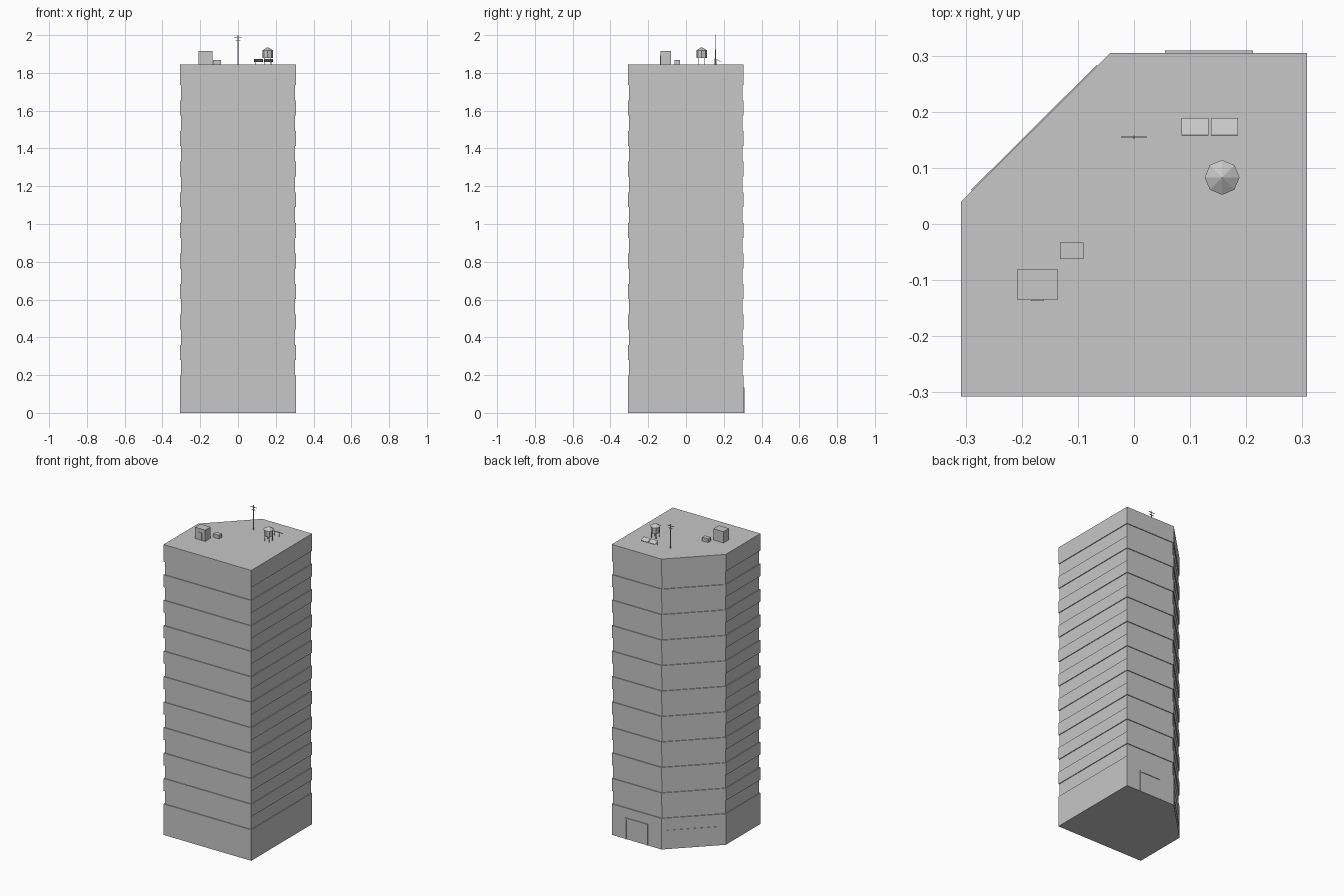
import bpy, bmesh, math
from mathutils import Matrix, Vector

if "Cube" in bpy.data.objects:
    bpy.data.objects.remove(bpy.data.objects["Cube"])

grey = bpy.data.materials.new("concrete_grey")
grey.diffuse_color = (0.57, 0.57, 0.57, 1)
grey.use_nodes = True
grey.node_tree.nodes["Principled BSDF"].inputs["Base Color"].default_value = grey.diffuse_color
ROOF = 1.845


def finish(name, bm):
    bmesh.ops.recalc_face_normals(bm, faces=bm.faces[:])
    me = bpy.data.meshes.new(name)
    bm.to_mesh(me)
    bm.free()
    me.materials.append(grey)
    ob = bpy.data.objects.new(name, me)
    bpy.context.collection.objects.link(ob)
    return ob


def box(name, lo, hi, turn=Matrix()):
    """Box between two corners, optionally turned about its own centre."""
    lo, hi = Vector(lo), Vector(hi)
    size = hi - lo
    bm = bmesh.new()
    bmesh.ops.create_cube(bm, size=1, matrix=Matrix.Translation((lo + hi) / 2)
                          @ turn @ Matrix.Diagonal((*size, 1)))
    return finish(name, bm)


def cone(name, x, y, z0, z1, r0, r1, sides):
    bm = bmesh.new()
    bmesh.ops.create_cone(bm, cap_ends=True, segments=sides, radius1=r0, radius2=r1,
                          depth=z1 - z0, matrix=Matrix.Translation((x, y, (z0 + z1) / 2)))
    return finish(name, bm)


def outline(d):
    """Square plan with one cut corner, inset by d."""
    k = d * math.tan(math.pi / 8)
    return [(-0.308 + d, -0.307 + d), (0.308 - d, -0.307 + d), (0.308 - d, 0.305 - d),
            (-0.042 + k, 0.305 - d), (-0.308 + d, 0.040 - k)]


# Tower: plan stacked upward with a recessed window band on every floor
DEPTH = 0.005
levels = [(0.0, 0.0)]
for i in range(10):
    z = 0.197 + 0.1618 * i
    levels += [(z, 0), (z, DEPTH), (z + 0.083, DEPTH), (z + 0.083, 0)]
levels.append((ROOF, 0))
bm = bmesh.new()
rings = [[bm.verts.new((x, y, z)) for x, y in outline(d)] for z, d in levels]
for a, b in zip(rings, rings[1:]):
    for i in range(5):
        j = (i + 1) % 5
        bm.faces.new((a[i], a[j], b[j], b[i]))
bm.faces.new(rings[0])
bm.faces.new(rings[-1])
finish("tower", bm)

# Back entrance: two jambs and a lintel
box("door_jamb_left", (0.055, 0.303, 0), (0.063, 0.309, 0.135))
box("door_jamb_right", (0.204, 0.303, 0), (0.212, 0.309, 0.135))
box("door_lintel", (0.063, 0.303, 0.127), (0.204, 0.309, 0.135))

# Thin window panel on the cut corner
p, q = Vector((-0.289, 0.0595, 0)), Vector((-0.065, 0.282, 0))
mid = (p + q) / 2
half = (q - p).length / 2
box("corner_window", mid + Vector((-half, -0.002, 0.045)), mid + Vector((half, 0.002, 0.12)),
    Matrix.Rotation(math.atan2(q.y - p.y, q.x - p.x), 4, 'Z'))

# Stair house with door, and a small vent box
box("stair_house", (-0.208, -0.135, ROOF), (-0.136, -0.080, 1.916))
box("stair_door", (-0.184, -0.137, ROOF), (-0.160, -0.134, 1.892))
box("vent_box", (-0.132, -0.062, ROOF), (-0.090, -0.033, 1.868))

# Water tank on four legs
TX, TY = 0.157, 0.083
cone("tank_body", TX, TY, 1.878, 1.918, 0.027, 0.027, 8)
cone("tank_roof", TX, TY, 1.918, 1.936, 0.031, 0.0, 8)
for sx in (-1, 1):
    for sy in (-1, 1):
        cone("tank_leg", TX + 0.016 * sx, TY + 0.016 * sy, ROOF, 1.879, 0.002, 0.002, 6)

# Tilted solar panels on thin struts
for x in (0.085, 0.137):
    box("solar_panel", (x, 0.157, 1.864), (x + 0.048, 0.190, 1.866),
        Matrix.Rotation(math.radians(-24), 4, 'X'))
    for sx in (x + 0.006, x + 0.042):
        box("panel_strut", (sx - 0.001, 0.159, ROOF), (sx + 0.001, 0.161, 1.870))

# Antenna mast with crossbars
cone("antenna_mast", 0, 0.155, ROOF, 2.0, 0.003, 0.002, 8)
for z, w in ((1.988, 0.022), (1.972, 0.014)):
    box("antenna_bar", (-w, 0.1535, z - 0.0015), (w, 0.1565, z + 0.0015))
